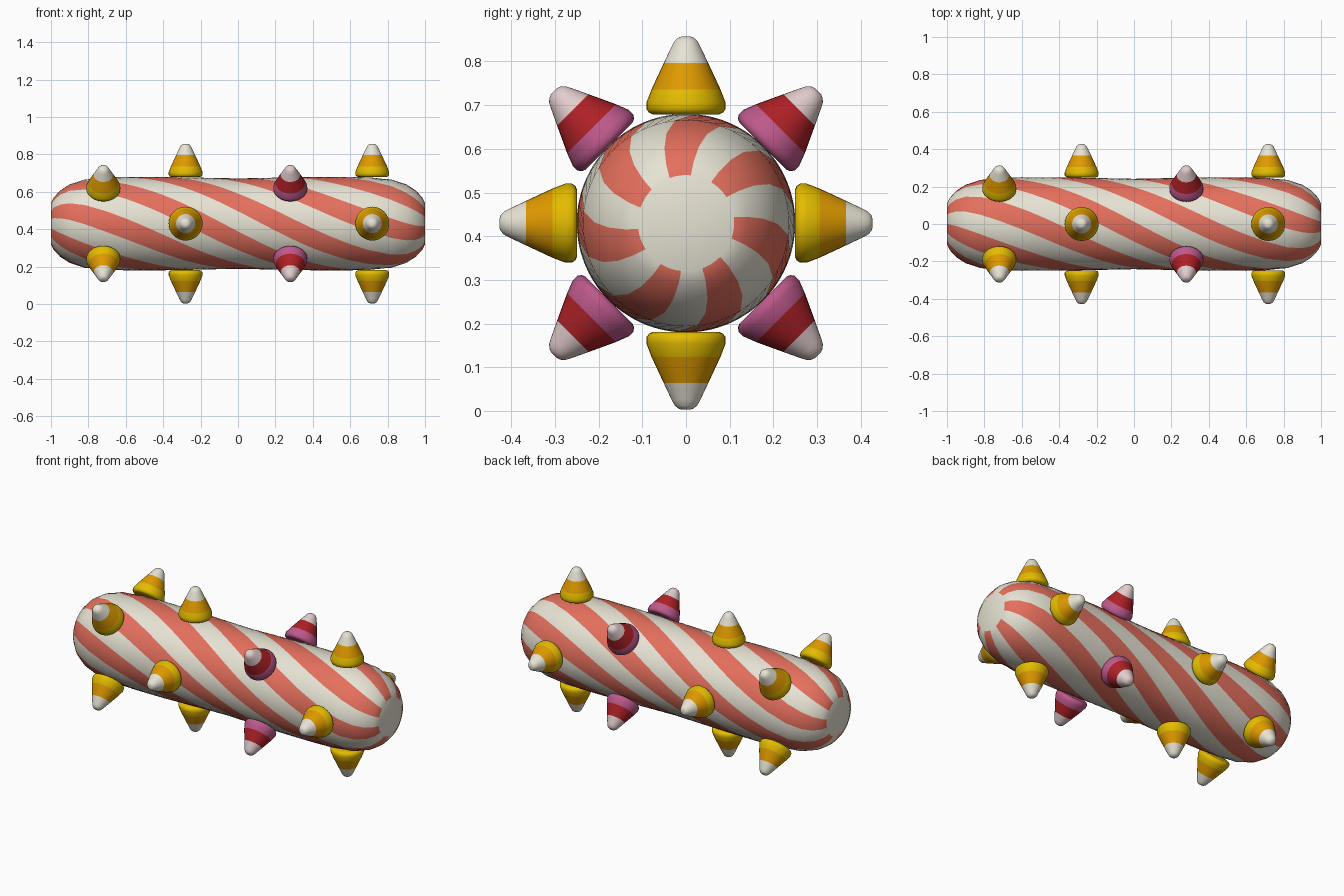
import bpy, bmesh, math
from mathutils import Matrix, Vector

if "Cube" in bpy.data.objects:
    bpy.data.objects.remove(bpy.data.objects["Cube"])

AXIS_Z = 0.43


def mat(name, rgb):
    m = bpy.data.materials.new(name)
    m.diffuse_color = (*rgb, 1)
    m.use_nodes = True
    m.node_tree.nodes["Principled BSDF"].inputs["Base Color"].default_value = m.diffuse_color
    return m


CREAM = mat("cream", (0.80, 0.77, 0.66))
CORAL = mat("coral", (0.78, 0.16, 0.11))
YELLOW = mat("yellow", (0.77, 0.50, 0.0))
ORANGE = mat("orange", (0.73, 0.32, 0.0))
RED = mat("red", (0.42, 0.015, 0.02))
PINK = mat("pink", (0.51, 0.10, 0.26))
PALE = mat("pale pink", (0.76, 0.61, 0.61))


def finish(bm, name, mats, angle):
    bmesh.ops.recalc_face_normals(bm, faces=bm.faces)
    me = bpy.data.meshes.new(name)
    bm.to_mesh(me)
    bm.free()
    for m in mats:
        me.materials.append(m)
    ob = bpy.data.objects.new(name, me)
    bpy.context.collection.objects.link(ob)
    bpy.ops.object.select_all(action='DESELECT')
    bpy.context.view_layer.objects.active = ob
    ob.select_set(True)
    bpy.ops.object.shade_smooth_by_angle(angle=math.radians(angle))
    return ob


def skin(bm, rings, index_rule):
    """Bridge rings of vertices with quads and cap both ends."""
    n = len(rings[0])
    for i in range(len(rings) - 1):
        for j in range(n):
            k = (j + 1) % n
            f = bm.faces.new((rings[i][j], rings[i][k], rings[i + 1][k], rings[i + 1][j]))
            f.material_index = index_rule(i, j)
    first, last = bm.faces.new(rings[0]), bm.faces.new(rings[-1])
    return first, last


# twisted candy stick: seven spiral stripes, twisted faster in the middle
def stick():
    end = [(1.0, 0.11), (0.985, 0.14), (0.95, 0.178), (0.90, 0.21),
           (0.82, 0.236), (0.70, 0.248)]
    mid = [(0.6 - 0.05 * i, 0.242 + 0.008 * min(1, abs(0.6 - 0.05 * i) / 0.4))
           for i in range(25)]
    profile = end + mid + [(-x, r) for x, r in reversed(end)]
    n = 56
    bm = bmesh.new()
    rings = []
    for x, r in profile:
        turn = -7 + 100 * (1 - x) - 25 / math.pi * math.sin(math.pi * x)
        start = math.radians(turn - 180 / 14)
        ring = []
        for j in range(n):
            a = start + 2 * math.pi * j / n
            ring.append(bm.verts.new((x, r * math.sin(a), AXIS_Z + r * math.cos(a))))
        rings.append(ring)
    skin(bm, rings, lambda i, j: 1 - (j // 4) % 2)
    finish(bm, "striped_stick", [CREAM, CORAL], 40)


# cone sweet with three colour bands, pointing outward from the stick
def sweet(name, x, deg, mats):
    profile = [(0, 0.076), (0.004, 0.085), (0.012, 0.0905), (0.027, 0.0905),
               (0.057, 0.079), (0.117, 0.051), (0.155, 0.033),
               (0.168, 0.026), (0.175, 0.018), (0.178, 0.010)]
    n = 32
    bm = bmesh.new()
    rings = [[bm.verts.new((r * math.cos(2 * math.pi * j / n),
                            r * math.sin(2 * math.pi * j / n), h + 0.249))
              for j in range(n)] for h, r in profile]
    _, tip = skin(bm, rings, lambda i, j: 0 if i < 4 else 1 if i < 5 else 2)
    tip.material_index = 2
    turn = Matrix.Translation(Vector((x, 0, AXIS_Z))) @ Matrix.Rotation(math.radians(deg), 4, 'X')
    bm.transform(turn)
    finish(bm, name, mats, 50)


stick()
GOLD_SET = [YELLOW, ORANGE, CREAM]
RED_SET = [PINK, RED, PALE]
for row, (x, offset, mats) in enumerate([(-0.72, 45, GOLD_SET), (-0.28, 0, GOLD_SET),
                                         (0.28, 45, RED_SET), (0.718, 0, GOLD_SET)]):
    for q in range(4):
        sweet(f"cone_sweet_{row}_{q}", x, offset + 90 * q, mats)
